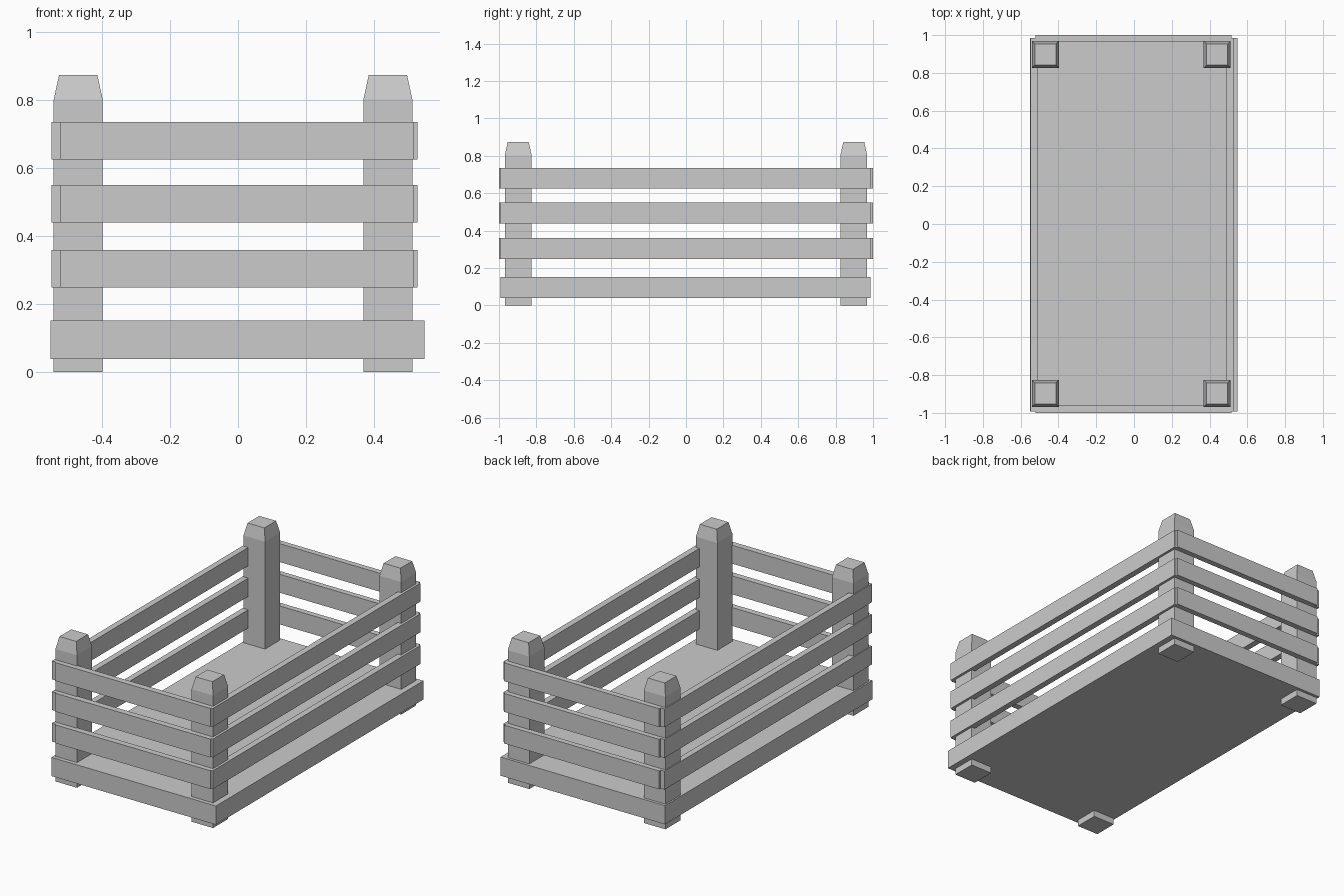
import bpy, bmesh

if "Cube" in bpy.data.objects:
    bpy.data.objects.remove(bpy.data.objects["Cube"])


def add_object(name, bm):
    mesh = bpy.data.meshes.new(name)
    bmesh.ops.recalc_face_normals(bm, faces=bm.faces)
    bm.to_mesh(mesh)
    bm.free()
    obj = bpy.data.objects.new(name, mesh)
    bpy.context.collection.objects.link(obj)
    return obj


def box(name, x, y, z):
    """Box from (min, max) ranges on each axis."""
    bm = bmesh.new()
    bmesh.ops.create_cube(bm, size=1)
    for v in bm.verts:
        v.co = [r[0] if c < 0 else r[1] for c, r in zip(v.co, (x, y, z))]
    return add_object(name, bm)


def post(name, cx, cy):
    """Square post with a tapered top."""
    bm = bmesh.new()
    rings = []
    for half, z in ((0.072, 0), (0.072, 0.80), (0.056, 0.873)):
        rings.append([bm.verts.new((cx + sx * half, cy + sy * half, z))
                      for sx, sy in ((-1, -1), (1, -1), (1, 1), (-1, 1))])
    for low, high in zip(rings, rings[1:]):
        for i in range(4):
            j = (i + 1) % 4
            bm.faces.new((low[i], low[j], high[j], high[i]))
    bm.faces.new(rings[0][::-1])
    bm.faces.new(rings[-1])
    return add_object(name, bm)


# Floor slab
box("floor", (-0.55, 0.548), (-0.993, 0.986), (0.039, 0.152))

# Corner posts
for side, x in (("left", -0.469), ("right", 0.44)):
    for end, y in (("front", -0.897), ("back", 0.897)):
        post(f"{end}_{side}_post", x, y)

# Three levels of rails on all four sides
for level, z in (("lower", 0.248), ("middle", 0.439), ("upper", 0.624)):
    height = (z, z + 0.111)
    box(f"{level}_front_rail", (-0.521, 0.515), (-1.0, -0.962), height)
    box(f"{level}_back_rail", (-0.521, 0.515), (0.965, 1.0), height)
    box(f"{level}_left_rail", (-0.547, -0.51), (-0.993, 0.986), height)
    box(f"{level}_right_rail", (0.489, 0.527), (-0.993, 0.986), height)
